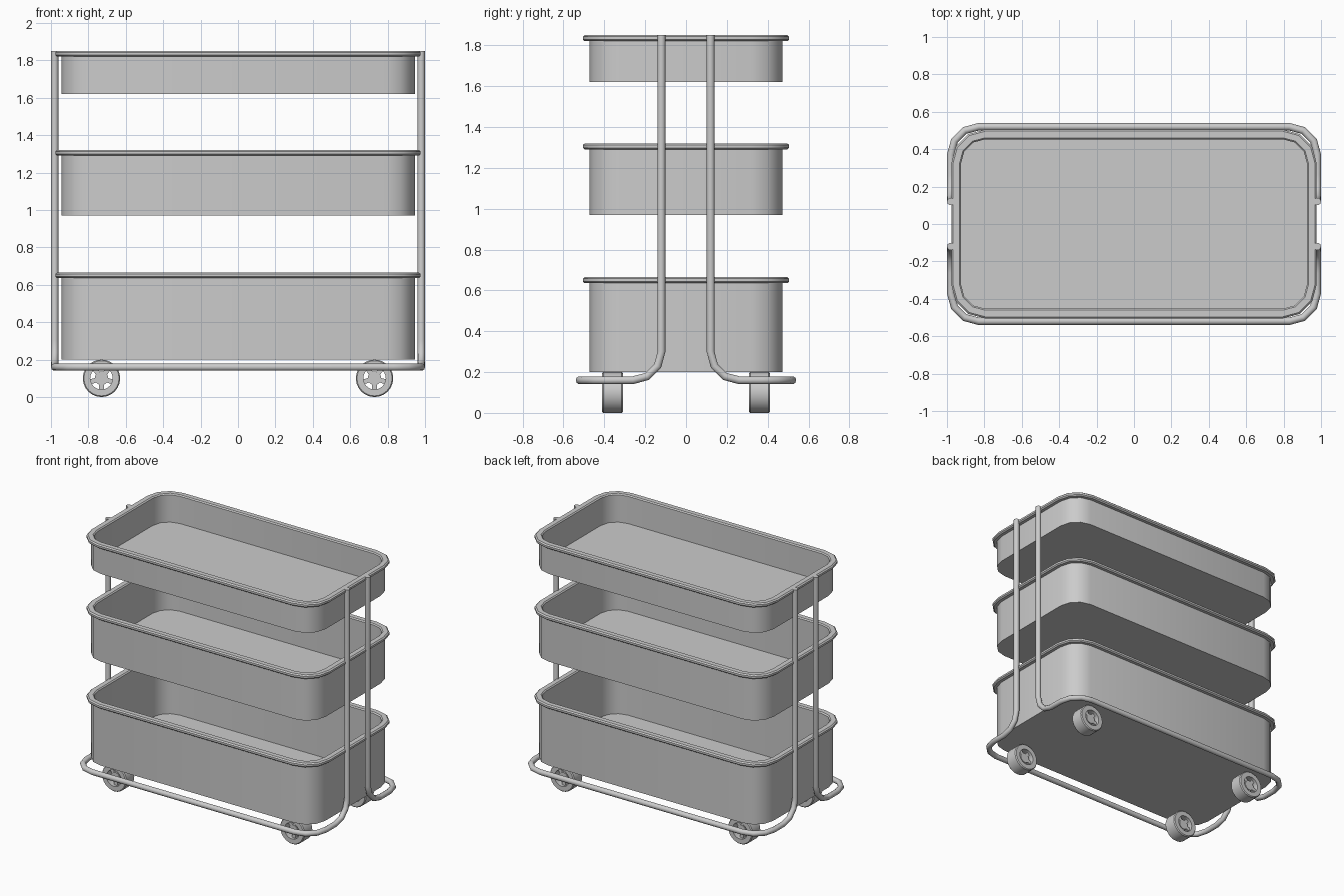
import bpy, bmesh
from math import sin, cos, pi, radians
from mathutils import Vector

old = bpy.data.objects.get("Cube")
if old:
    bpy.data.objects.remove(old, do_unlink=True)

grey = bpy.data.materials.new("warm_grey_metal")
grey.use_nodes = True
colour = (0.6, 0.6, 0.6, 1)
grey.diffuse_color = colour
grey.node_tree.nodes["Principled BSDF"].inputs["Base Color"].default_value = colour


def finish(name, bm, angle=35):
    bmesh.ops.recalc_face_normals(bm, faces=bm.faces)
    mesh = bpy.data.meshes.new(name)
    bm.to_mesh(mesh)
    bm.free()
    mesh.materials.append(grey)
    obj = bpy.data.objects.new(name, mesh)
    bpy.context.collection.objects.link(obj)
    bpy.ops.object.select_all(action="DESELECT")
    obj.select_set(True)
    bpy.context.view_layer.objects.active = obj
    bpy.ops.object.shade_smooth_by_angle(angle=radians(angle))
    return obj


def bridge(bm, a, b):
    for i in range(len(a)):
        j = (i + 1) % len(a)
        bm.faces.new((a[i], a[j], b[j], b[i]))


def rounded_loop(bm, hx, hy, r, z, steps=3):
    loop = []
    for k, (sx, sy) in enumerate(((1, 1), (-1, 1), (-1, -1), (1, -1))):
        for s in range(steps + 1):
            a = (k + s / steps) * pi / 2
            loop.append(bm.verts.new((sx * (hx - r) + r * cos(a),
                                      sy * (hy - r) + r * sin(a), z)))
    return loop


# Open tray: outer wall, rolled rim, inner wall and floor
def tray(name, bottom, top):
    bm = bmesh.new()
    profile = [(0, bottom), (0, top - 0.03), (0.023, top - 0.03),
               (0.032, top - 0.022), (0.032, top - 0.008), (0.023, top),
               (-0.012, top), (-0.02, top - 0.008), (-0.02, bottom + 0.02)]
    loops = [rounded_loop(bm, 0.945 + o, 0.473 + o, 0.15 + o, z) for o, z in profile]
    for a, b in zip(loops, loops[1:]):
        bridge(bm, a, b)
    bm.faces.new(loops[0])
    bm.faces.new(loops[-1])
    return finish(name, bm)


tray("top_tray", 1.62, 1.85)
tray("middle_tray", 0.97, 1.32)
tray("bottom_tray", 0.2, 0.665)


# Points of a rounded bend at a corner of a path
def bend(corner, before, after, r, steps=3):
    c = Vector(corner)
    u = (Vector(before) - c).normalized() * r
    v = (Vector(after) - c).normalized() * r
    return [c + u * (1 - sin(t)) + v * (1 - cos(t))
            for t in (s / steps * pi / 2 for s in range(steps + 1))]


# Tube swept along a path, mitred at each point
def tube(name, path, radius, sides=10):
    bm = bmesh.new()
    rings = []
    normal = Vector((1, 0, 0))
    for i, p in enumerate(path):
        d_in = (p - path[max(i - 1, 0)]).normalized()
        d_out = (path[min(i + 1, len(path) - 1)] - p).normalized()
        t = (d_in + d_out).normalized()
        normal = (normal - t * normal.dot(t)).normalized()
        side = t.cross(normal)
        rings.append([bm.verts.new(p + radius * (normal * cos(a) + side * sin(a)))
                      for a in (2 * pi * k / sides for k in range(sides))])
    for a, b in zip(rings, rings[1:]):
        bridge(bm, a, b)
    bm.faces.new(rings[0])
    bm.faces.new(rings[-1])
    return finish(name, bm, 50)


# Front and back frame rails with their uprights
for label, s in (("front", -1), ("back", 1)):
    corners = [(-0.98, s * 0.12, 1.85), (-0.98, s * 0.12, 0.16), (-0.98, s * 0.52, 0.16),
               (0.98, s * 0.52, 0.16), (0.98, s * 0.12, 0.16), (0.98, s * 0.12, 1.85)]
    path = [Vector(corners[0])]
    for i, r in zip(range(1, 5), (0.14, 0.15, 0.15, 0.14)):
        path += bend(corners[i], corners[i - 1], corners[i + 1], r)
    path.append(Vector(corners[-1]))
    tube(label + "_frame_tube", path, 0.02)


# Wheel: tyre ring, hub and five spokes, axle along y
def wheel(name, x, y):
    bm = bmesh.new()
    sides = 24

    def ring(r, w):
        return [bm.verts.new((x + r * cos(2 * pi * k / sides), y + w,
                              0.1 + r * sin(2 * pi * k / sides))) for k in range(sides)]

    tyre = [ring(r, w) for r, w in ((0.06, -0.052), (0.094, -0.052), (0.1, -0.045),
                                    (0.1, 0.045), (0.094, 0.052), (0.06, 0.052))]
    for a, b in zip(tyre, tyre[1:] + tyre[:1]):
        bridge(bm, a, b)
    hub = [ring(0.036, w) for w in (-0.035, 0.035)]
    bridge(bm, *hub)
    for cap in hub:
        bm.faces.new(cap)
    for k in range(5):
        a = -pi / 2 + 2 * pi * k / 5
        out, across = Vector((cos(a), 0, sin(a))), Vector((-sin(a), 0, cos(a)))
        ends = [[bm.verts.new(Vector((x, y, 0.1)) + out * r + across * c * 0.013
                              + Vector((0, w * 0.03, 0)))
                 for c, w in ((-1, -1), (1, -1), (1, 1), (-1, 1))] for r in (0.03, 0.063)]
        bridge(bm, *ends)
    return finish(name, bm)


for fy, depth in ((-0.36, "front"), (0.36, "back")):
    for fx, side in ((-0.73, "right"), (0.73, "left")):
        wheel(f"{depth}_{side}_wheel", fx, fy)
